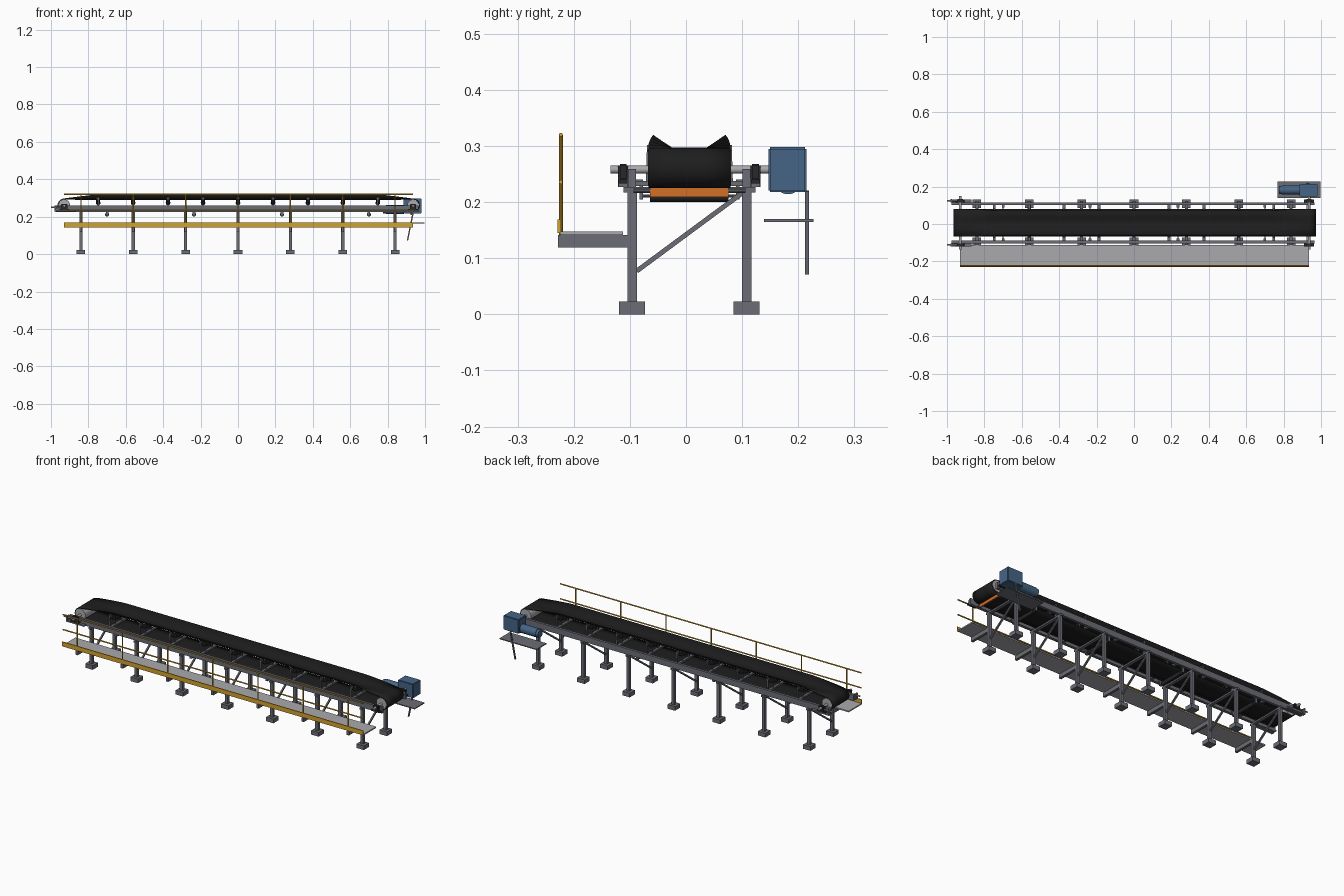
import bpy, bmesh, math
from mathutils import Vector, Matrix

cube = bpy.data.objects.get("Cube")
if cube:
    bpy.data.objects.remove(cube, do_unlink=True)


def material(name, r, g, b):
    m = bpy.data.materials.new(name)
    m.use_nodes = True
    m.diffuse_color = (r, g, b, 1)
    m.node_tree.nodes["Principled BSDF"].inputs["Base Color"].default_value = (r, g, b, 1)
    return m


STEEL = material("grey steel", 0.15, 0.155, 0.18)
GALV = material("galvanised steel", 0.40, 0.40, 0.42)
RUBBER = material("black rubber", 0.013, 0.013, 0.013)
BEARING = material("dark housing", 0.022, 0.022, 0.025)
YELLOW = material("safety yellow", 0.65, 0.36, 0.025)
BLUE = material("drive blue", 0.06, 0.13, 0.24)
ORANGE = material("scraper orange", 0.65, 0.16, 0.02)

YC, HALF = 0.006, 0.102          # conveyor centre line, half gauge of the frame
SIDES = (-1, 1)
BENTS = [i * 0.28 for i in range(-3, 4)]
HEAD, TAIL, AXLE, RADIUS = 0.936, -0.929, 0.261, 0.036


def finish(name, bm, mat, smooth=False):
    bmesh.ops.recalc_face_normals(bm, faces=bm.faces)
    me = bpy.data.meshes.new(name)
    bm.to_mesh(me)
    bm.free()
    if smooth:
        me.shade_smooth()
        me.set_sharp_from_angle(angle=math.radians(35))
    me.materials.append(mat)
    ob = bpy.data.objects.new(name, me)
    bpy.context.collection.objects.link(ob)
    return ob


def box(name, mat, x, y, z, bevel=0):
    """Box from (min, max) pairs."""
    bm = bmesh.new()
    size = [b - a for a, b in (x, y, z)]
    mid = [(a + b) / 2 for a, b in (x, y, z)]
    bmesh.ops.create_cube(bm, size=1, matrix=Matrix.Translation(mid) @ Matrix.Diagonal((*size, 1)))
    if bevel:
        bmesh.ops.bevel(bm, geom=bm.edges[:], offset=bevel, segments=2, affect='EDGES')
    return finish(name, bm, mat)


def around(c, w):
    return (c - w / 2, c + w / 2)


def rod(name, mat, a, b, r, sides=16):
    """Round bar between two points; four sides gives a square bar."""
    a, b = Vector(a), Vector(b)
    d = b - a
    turn = Matrix.Rotation(math.pi / 4, 4, 'Z') if sides == 4 else Matrix()
    bm = bmesh.new()
    bmesh.ops.create_cone(bm, cap_ends=True, segments=sides, radius1=r, radius2=r, depth=d.length,
                          matrix=Matrix.Translation((a + b) / 2)
                          @ d.to_track_quat('Z', 'Y').to_matrix().to_4x4() @ turn)
    return finish(name, bm, mat, sides > 4)


# Belt: closed loop, troughed on the carrying run
def belt():
    carry = AXLE + RADIUS
    path = []
    for i in range(41):
        x = TAIL + (HEAD - TAIL) * i / 40
        t = max(0, min(1, (HEAD - abs(x)) / 0.19))
        path.append((x, carry - 0.004 * t, t))
    for i in range(1, 16):
        a = math.pi / 2 - math.pi * i / 16
        path.append((HEAD + RADIUS * math.cos(a), AXLE + RADIUS * math.sin(a), 0))
    path += [(HEAD, AXLE - RADIUS, 0), (TAIL, AXLE - RADIUS, 0)]
    for i in range(1, 16):
        a = -math.pi / 2 - math.pi * i / 16
        path.append((TAIL + RADIUS * math.cos(a), AXLE + RADIUS * math.sin(a), 0))
    bm = bmesh.new()
    rows = []
    for x, z, t in path:
        a = math.radians(35) * t
        wy, wz = 0.026 + 0.047 * math.cos(a), 0.047 * math.sin(a)
        row = [(-wy, wz), (-0.026, 0), (0.026, 0), (wy, wz)]
        rows.append([bm.verts.new((x, YC + y, z + dz)) for y, dz in row])
    for r0, r1 in zip(rows, rows[1:] + rows[:1]):
        for k in range(3):
            bm.faces.new((r0[k], r0[k + 1], r1[k + 1], r1[k]))
    ob = finish("conveyor_belt", bm, RUBBER, True)
    mod = ob.modifiers.new("thickness", 'SOLIDIFY')
    mod.thickness, mod.offset = 0.005, -1


belt()

# End pulleys, shafts and bearings
for end, x in (("head", HEAD), ("tail", TAIL)):
    rod(end + "_pulley", GALV, (x, YC - 0.074, AXLE), (x, YC + 0.074, AXLE), RADIUS - 0.005, 32)
    rod(end + "_shaft", GALV, (x, -0.135, AXLE - 0.003), (x, 0.15, AXLE - 0.003), 0.007)
    for s in SIDES:
        y = YC + s * 0.118
        box(end + "_bearing", BEARING, around(x, 0.034), around(y, 0.018), (0.239, 0.268), 0.003)
        box(end + "_bearing_base", BEARING, around(x, 0.052), around(y, 0.016), (0.233, 0.241))

# Tail take-up frames with tension screws
for s in SIDES:
    y = YC + s * 0.118
    box("take_up_frame", STEEL, (-0.975, -0.87), around(y, 0.016), (0.227, 0.235))
    rod("take_up_screw", GALV, (-0.999, y, 0.25), (-0.94, y, 0.25), 0.004, 10)
    box("take_up_stop", STEEL, (-0.98, -0.972), around(y, 0.018), (0.227, 0.26))

# Stringers
for s in SIDES:
    box("stringer", STEEL, (-0.975, 0.965), around(YC + s * HALF, 0.014), (0.226, 0.259))

# Support bents
for x in BENTS:
    for s in SIDES:
        y = YC + s * HALF
        box("footing", STEEL, around(x, 0.046), around(y, 0.046), (0, 0.023))
        box("leg", STEEL, around(x, 0.017), around(y, 0.017), (0.023, 0.218))
    box("cross_beam", STEEL, around(x, 0.017), around(YC, 0.235), (0.217, 0.227))
    rod("diagonal_brace", STEEL, (x, -0.088, 0.077), (x, 0.1, 0.216), 0.006, 4)
    box("walkway_bracket", STEEL, around(x, 0.014), (-0.228, -0.104), (0.119, 0.141))
    rod("handrail_post", YELLOW, (x, -0.223, 0.141), (x, -0.223, 0.32), 0.0035, 10)

# Walkway and handrail
WALK = (-0.93, 0.935)
box("walkway_deck", GALV, WALK, (-0.224, -0.112), (0.141, 0.148))
box("toe_board", YELLOW, WALK, (-0.229, -0.224), (0.145, 0.169))
for z in (0.236, 0.32):
    rod("handrail", YELLOW, (WALK[0], -0.223, z), (WALK[1], -0.223, z), 0.0035, 10)

# Troughing idlers
LIFT = 0.274
for i in range(-4, 5):
    x = i * 0.187
    box("idler_base", STEEL, around(x, 0.014), around(YC, 0.19), (0.229, 0.238))
    rod("centre_roller", BEARING, (x, YC - 0.025, LIFT), (x, YC + 0.025, LIFT), 0.0125)
    for s in SIDES:
        rod("wing_roller", BEARING, (x, YC + s * 0.033, LIFT + 0.002),
            (x, YC + s * 0.069, LIFT + 0.026), 0.0115)
        rod("idler_bracket", STEEL, (x, YC + s * 0.074, 0.236),
            (x, YC + s * 0.072, LIFT + 0.028), 0.005, 4)
        rod("inner_bracket", STEEL, (x, YC + s * 0.028, 0.236), (x, YC + s * 0.028, LIFT), 0.004, 4)

# Return idlers
for x in (-0.7, -0.235, 0.235, 0.7):
    rod("return_roller", BEARING, (x, YC - 0.07, 0.211), (x, YC + 0.07, 0.211), 0.0105)
    rod("return_shaft", STEEL, (x, YC - 0.088, 0.211), (x, YC + 0.088, 0.211), 0.003, 10)
    for s in SIDES:
        box("return_hanger", STEEL, around(x, 0.014), around(YC + s * 0.086, 0.006), (0.205, 0.24))
        box("return_hanger_foot", STEEL, around(x, 0.014), around(YC + s * 0.092, 0.018), (0.232, 0.24))

# Belt scraper under the head pulley
box("scraper_blade", ORANGE, around(0.925, 0.008), around(YC, 0.14), (0.209, 0.225))
rod("scraper_bar", STEEL, (0.925, YC - 0.1, 0.22), (0.925, YC + 0.1, 0.22), 0.004, 10)

# Drive unit
box("gearbox", BLUE, (0.886, 0.982), (0.147, 0.215), (0.218, 0.298), 0.003)
rod("motor", BLUE, (0.79, 0.182, 0.238), (0.888, 0.182, 0.238), 0.024, 28)
rod("motor_fan_cover", BLUE, (0.775, 0.182, 0.238), (0.79, 0.182, 0.238), 0.021, 28)
box("drive_platform", STEEL, (0.767, 0.997), (0.139, 0.227), (0.165, 0.17))
rod("torque_arm", STEEL, (0.906, 0.216, 0.072), (0.936, 0.216, 0.22), 0.005, 4)
